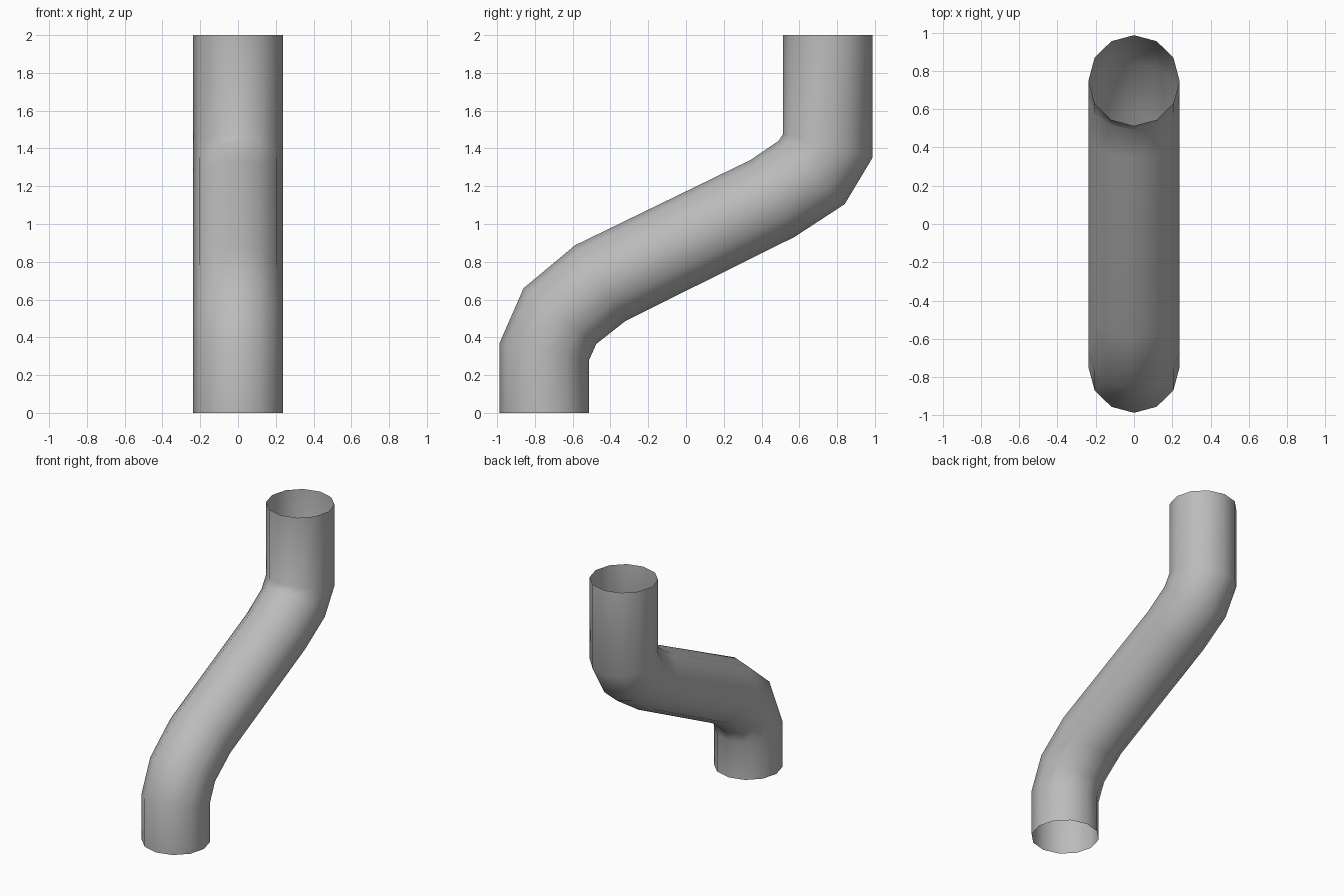
import bpy, bmesh, math
from mathutils import Vector

old = bpy.data.objects.get("Cube")
if old:
    bpy.data.objects.remove(old, do_unlink=True)

SIDES = 12
HALF_WIDTH = 0.238

# Each ring: its front (y, z) and back (y, z) extreme along the offset bend
rings = [
    ((-0.987, 0.0), (-0.513, 0.0)),
    ((-0.987, 0.37), (-0.513, 0.28)),
    ((-0.86, 0.66), (-0.475, 0.365)),
    ((-0.588, 0.887), (-0.32, 0.487)),
    ((0.34, 1.338), (0.575, 0.932)),
    ((0.49, 1.44), (0.84, 1.105)),
    ((0.513, 1.475), (0.987, 1.35)),
    ((0.513, 2.0), (0.987, 2.0)),
]

# Pipe colour
grey = bpy.data.materials.new("pipe_grey")
grey.use_nodes = True
colour = (0.5, 0.5, 0.5, 1)
grey.diffuse_color = colour
grey.node_tree.nodes["Principled BSDF"].inputs["Base Color"].default_value = colour

# Open thin-walled pipe, lofted ring by ring
bm = bmesh.new()
loops = []
for front, back in rings:
    f, b = Vector((0, *front)), Vector((0, *back))
    mid, arm = (f + b) / 2, (f - b) / 2
    loop = []
    for i in range(SIDES):
        a = math.tau * i / SIDES
        loop.append(bm.verts.new(mid + arm * math.cos(a) + Vector((HALF_WIDTH * math.sin(a), 0, 0))))
    loops.append(loop)
for low, high in zip(loops, loops[1:]):
    for i in range(SIDES):
        j = (i + 1) % SIDES
        bm.faces.new((low[i], low[j], high[j], high[i]))

mesh = bpy.data.meshes.new("offset_pipe")
bm.to_mesh(mesh)
bm.free()
mesh.materials.append(grey)
pipe = bpy.data.objects.new("offset_pipe", mesh)
bpy.context.collection.objects.link(pipe)

# Smooth shading all round
bpy.ops.object.select_all(action='DESELECT')
pipe.select_set(True)
bpy.context.view_layer.objects.active = pipe
bpy.ops.object.shade_smooth_by_angle(angle=math.radians(50))
